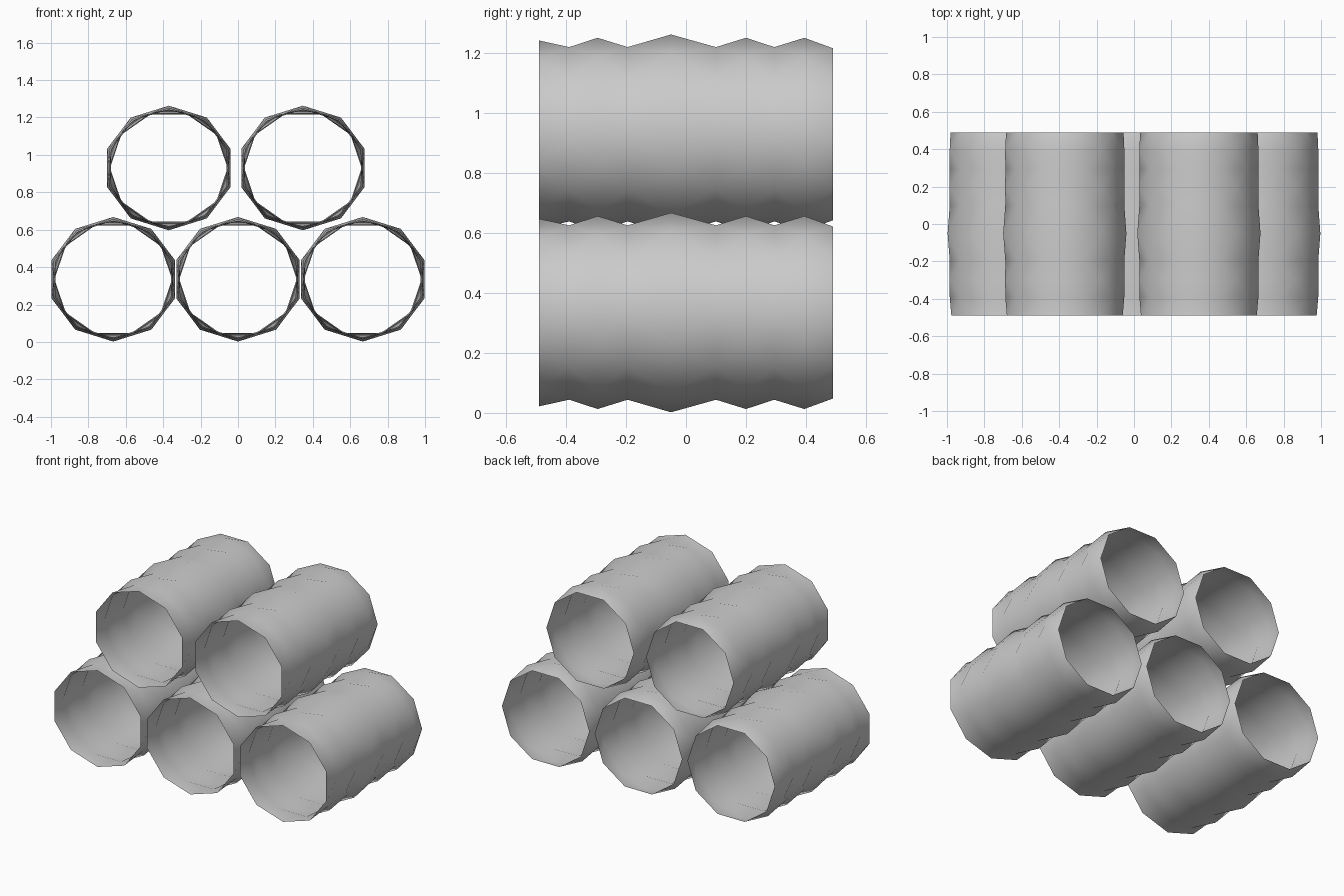
import bpy, bmesh, math

cube = bpy.data.objects.get("Cube")
if cube:
    bpy.data.objects.remove(cube)

concrete = bpy.data.materials.new("concrete_grey")
concrete.use_nodes = True
grey = (0.6, 0.6, 0.6, 1)
concrete.diffuse_color = grey
concrete.node_tree.nodes["Principled BSDF"].inputs["Base Color"].default_value = grey

SIDES = 10
WIDEN = 1.04
# Rings along the pipe (y, radius); every second ring is turned by half a side
RINGS = [(-0.49, 0.313), (-0.39, 0.306), (-0.295, 0.322), (-0.195, 0.306),
         (-0.05, 0.333), (0.1, 0.306), (0.2, 0.322), (0.295, 0.306),
         (0.395, 0.322), (0.49, 0.302)]


def make_pipe(name, x, z):
    """Thin open pipe with a faceted, slightly rippled wall."""
    bm = bmesh.new()
    rings = []
    for i, (y, r) in enumerate(RINGS):
        turn = 0.5 * (i % 2)
        ring = []
        for k in range(SIDES):
            a = math.tau * (k + turn) / SIDES
            ring.append(bm.verts.new((r * WIDEN * math.sin(a), y, r * math.cos(a))))
        rings.append(ring)
    # Triangles between the staggered rings
    for i in range(len(rings) - 1):
        a, b = rings[i], rings[i + 1]
        if i % 2:
            a, b = b, a
        for k in range(SIDES):
            n = (k + 1) % SIDES
            bm.faces.new((a[k], a[n], b[k]))
            bm.faces.new((a[n], b[n], b[k]))
    bmesh.ops.recalc_face_normals(bm, faces=bm.faces)
    # Keep the normals pointing away from the pipe axis
    face = next(iter(bm.faces))
    c = face.calc_center_median()
    if face.normal.x * c.x + face.normal.z * c.z < 0:
        bmesh.ops.reverse_faces(bm, faces=bm.faces)
    for f in bm.faces:
        f.smooth = True
    mesh = bpy.data.meshes.new(name)
    bm.to_mesh(mesh)
    bm.free()
    mesh.materials.append(concrete)
    pipe = bpy.data.objects.new(name, mesh)
    pipe.location = (x, 0, z)
    bpy.context.collection.objects.link(pipe)


# Bottom row of three, top row of two resting in the gaps
for name, x in (("right", -0.667), ("middle", 0), ("left", 0.667)):
    make_pipe("bottom_pipe_" + name, x, 0.335)
for name, x in (("right", -0.37), ("left", 0.347)):
    make_pipe("top_pipe_" + name, x, 0.93)
